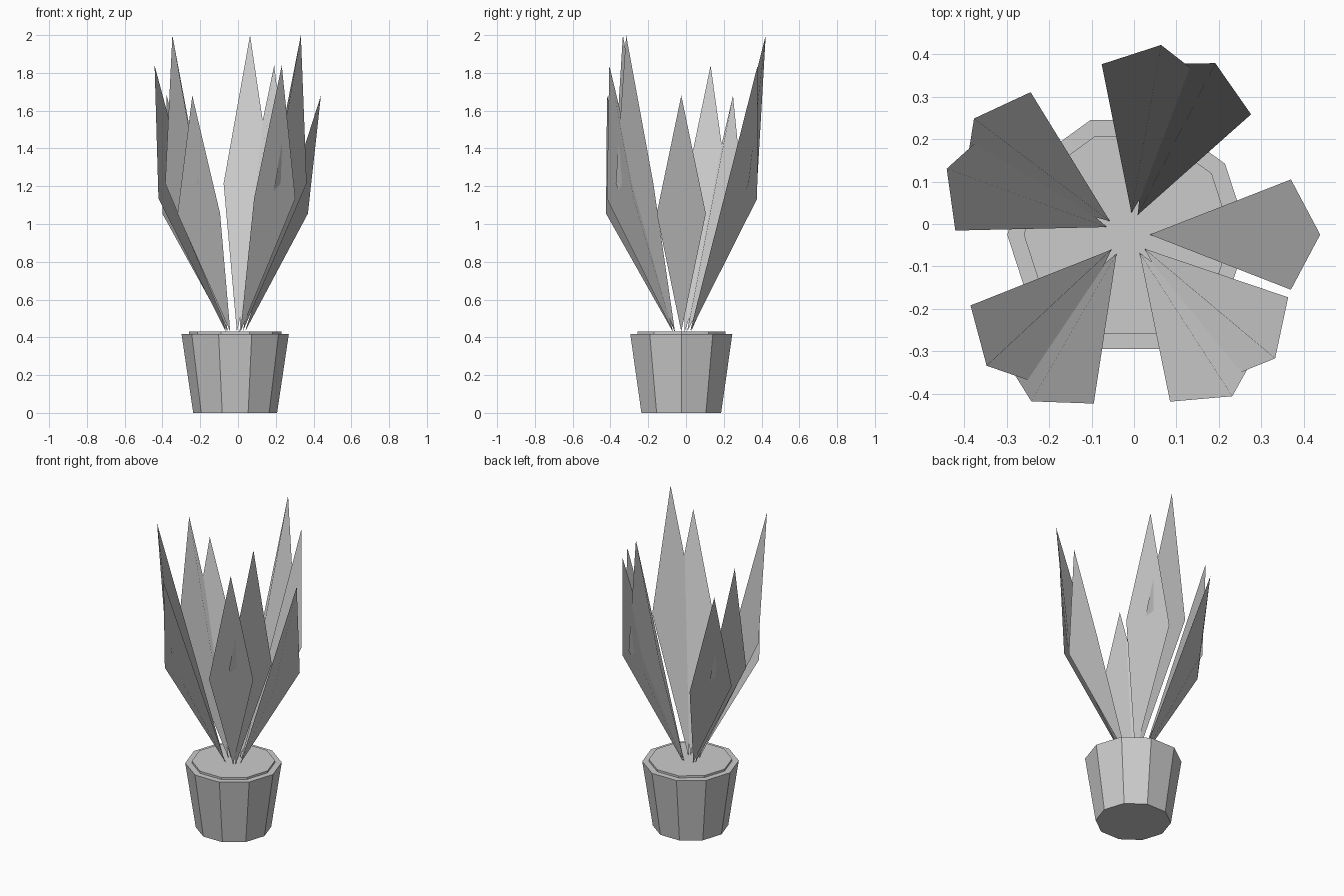
import bpy
from math import radians
from mathutils import Matrix, Vector

if "Cube" in bpy.data.objects:
    bpy.data.objects.remove(bpy.data.objects["Cube"])

CENTRE = Vector((-0.015, -0.025, 0))


def ten_sided(name, r_bottom, r_top, z0, z1):
    # a cone's first corner sits on the y axis, so turn it onto the x axis
    bpy.ops.mesh.primitive_cone_add(vertices=10, radius1=r_bottom, radius2=r_top,
                                    depth=z1 - z0,
                                    location=CENTRE + Vector((0, 0, (z0 + z1) / 2)),
                                    rotation=(0, 0, radians(18)))
    bpy.context.object.name = name


# tapered pot and slightly raised soil
ten_sided("pot", 0.222, 0.284, 0, 0.417)
ten_sided("soil", 0.245, 0.245, 0.405, 0.43)


# kite-shaped leaf: one skin creased lengthwise, the other creased across
def leaf(i):
    angle = radians(40 * i) + 0.4 * (i % 2)
    base, tip = 0.43, 2.0 - 0.16 * (2 - i % 3)
    mid = (base + tip) / 2
    pts = [(0.052, 0, base), (0.385, -0.13, mid), (0.454, 0, tip), (0.385, 0.13, mid)]
    rot = Matrix.Rotation(angle, 3, 'Z')
    pts = [rot @ Vector(p) + CENTRE for p in pts]
    me = bpy.data.meshes.new("leaf")
    me.from_pydata(pts + pts, [], [(0, 3, 2, 1), (5, 6, 7, 4)])
    ob = bpy.data.objects.new(f"leaf_{i + 1}", me)
    bpy.context.collection.objects.link(ob)


# nine leaves in close pairs, three heights in turn
for i in range(9):
    leaf(i)
